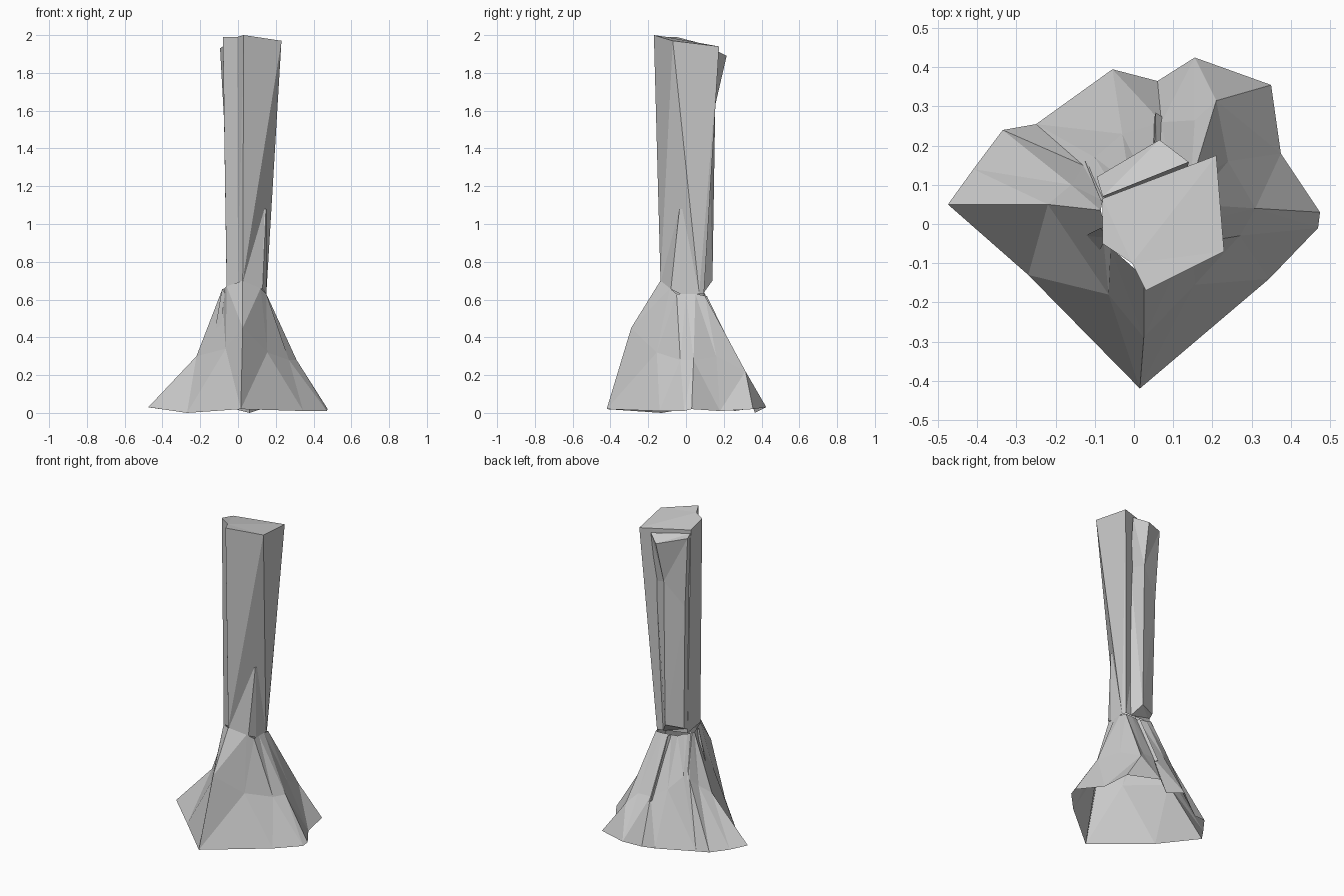
import bpy
import bmesh


def loft(name, rings, cap_top=False, cap_bottom=False, twist=False):
    """Skin a stack of closed rings (bottom to top) with flat faces.
    twist folds every side from its lower left to its upper right corner."""
    bm = bmesh.new()
    rows = [[bm.verts.new(p) for p in ring] for ring in rings]
    for low, high in zip(rows, rows[1:]):
        n = len(low)
        for i in range(n):
            j = (i + 1) % n
            if twist:
                bm.faces.new((low[i], low[j], high[j]))
                bm.faces.new((low[i], high[j], high[i]))
            else:
                bm.faces.new((low[i], low[j], high[j], high[i]))
    if cap_top:
        bm.faces.new(rows[-1])
    if cap_bottom:
        bm.faces.new(rows[0][::-1])
    # crisp faceted triangles
    bmesh.ops.triangulate(bm, faces=bm.faces[:])
    bmesh.ops.recalc_face_normals(bm, faces=bm.faces[:])
    mesh = bpy.data.meshes.new(name)
    bm.to_mesh(mesh)
    bm.free()
    obj = bpy.data.objects.new(name, mesh)
    bpy.context.collection.objects.link(obj)
    return obj


# Flared root skirt, open underneath: each rib is toe, knee, neck
ribs = [
    ((-.475, .05, .03), (-.22, .05, .30), (-.085, .035, .65)),
    ((-.27, -.13, .00), (-.065, -.18, .34), (-.06, -.06, .67)),
    ((.015, -.42, .02), (.025, -.29, .45), (.025, -.135, .70)),
    ((.345, -.14, .01), (.155, -.155, .32), (.12, -.085, .66)),
    ((.47, -.01, .01), (.27, -.03, .28), (.15, -.05, .63)),
    ((.475, .03, .02), (.31, .04, .28), (.15, .00, .63)),
    ((.375, .18, .01), (.24, .16, .30), (.15, .05, .63)),
    ((.35, .355, .02), (.21, .315, .22), (.145, .10, .62)),
    ((.155, .425, .03), (.155, .265, .28), (.10, .10, .62)),
    ((.06, .365, .00), (.07, .26, .28), (.04, .09, .62)),
    ((-.055, .395, .03), (-.03, .23, .34), (-.01, .10, .63)),
    ((-.25, .255, .01), (-.10, .17, .42), (-.05, .09, .65)),
    ((-.335, .24, .02), (-.13, .15, .40), (-.065, .08, .65)),
    ((-.41, .14, .02), (-.16, .10, .35), (-.08, .06, .65)),
]
loft("root_flare", list(zip(*ribs)))

# Main trunk, twisting and widening towards the broken top
loft("trunk", [
    [(.025, -.135, .70), (.15, .07, .63), (.14, .095, .63),
     (-.06, .07, .65), (-.06, -.06, .67), (0, -.10, .69)],
    [(.03, -.17, 2.0), (.23, -.07, 1.97), (.21, .175, 1.94),
     (-.08, .065, 1.96), (-.08, -.05, 1.99), (-.005, -.10, 1.99)],
], cap_top=True, twist=True)

# Pointed root buttress climbing the front right of the trunk
loft("buttress", [
    [(.025, -.135, .69), (.13, -.08, .655), (.15, -.03, .63), (.15, .07, .63)],
    [(.140, -.035, 1.08), (.148, -.035, 1.08), (.150, -.03, 1.08), (.15, -.02, 1.08)],
], cap_top=True)

# Split slab of bark along the back of the trunk
loft("bark_slab", [
    [(-.06, .06, .67), (.10, .09, .63), (.05, .14, .70), (-.055, .10, .69)],
    [(-.065, .06, 1.60), (.13, .12, 1.60), (.05, .155, 1.63), (-.07, .11, 1.48)],
    [(-.08, .07, 1.94), (.14, .158, 1.92), (.065, .215, 1.89), (-.095, .12, 1.93)],
], cap_top=True, cap_bottom=True)


# Loose bark flakes lying against the roots: foot edge, tip edge
def flake(name, foot, tip, width):
    dx, dy = width
    rings = []
    for (x, y, z), s in ((foot, 1), (tip, .5)):
        rings.append([(x, y, z), (x + dx * s, y + dy * s, z - .02),
                      (x * .8, y * .8, z)])
    loft(name, rings, cap_top=True, cap_bottom=True)


flake("back_flake", (.055, .285, .26), (.05, .11, .62), (.03, -.02))
flake("left_flake", (-.125, .16, .40), (-.085, .06, .655), (.05, .02))
flake("side_flake", (-.125, -.03, .42), (-.085, -.01, .655), (.03, -.05))
